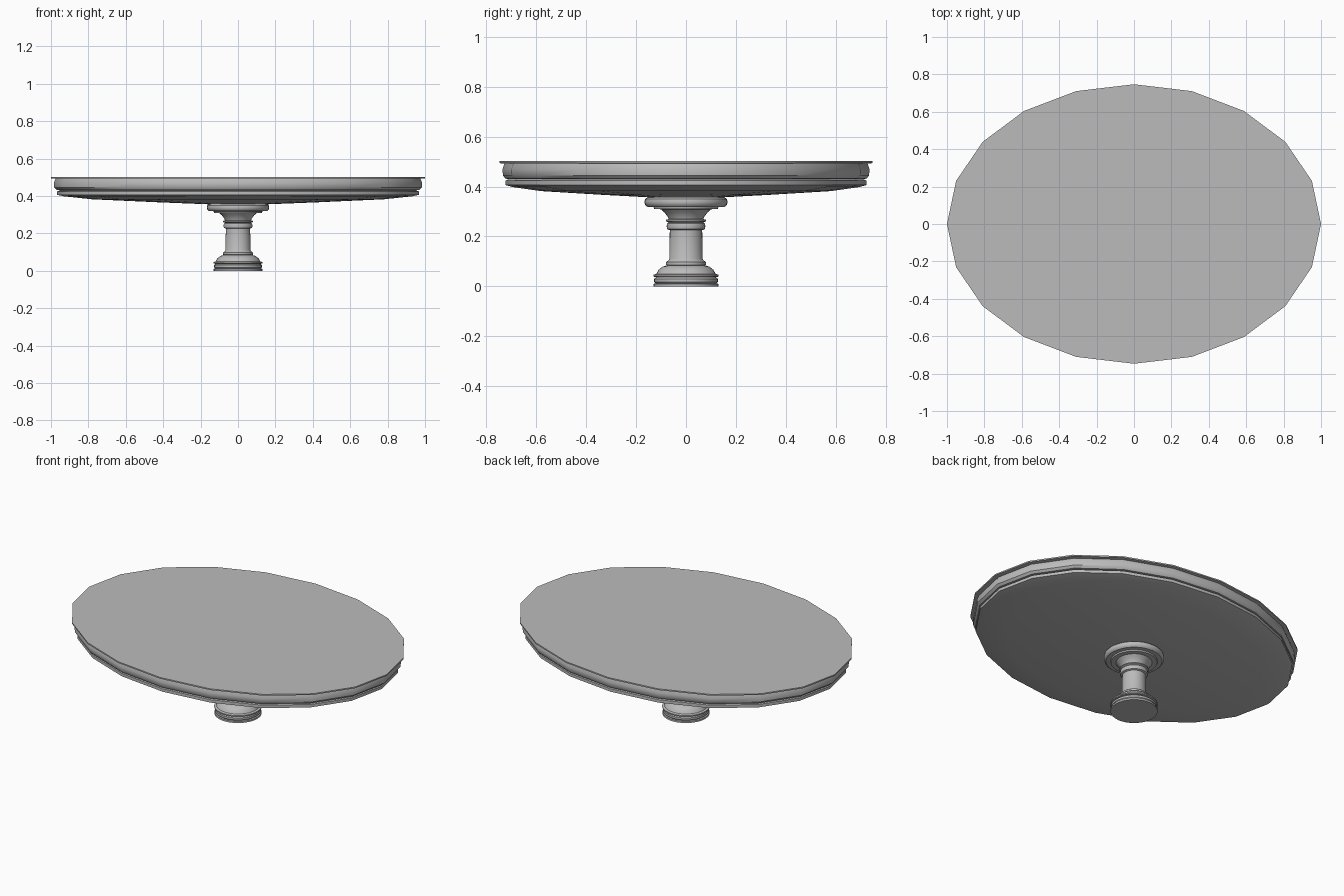
import bpy, bmesh
from math import cos, sin, pi, radians

if "Cube" in bpy.data.objects:
    bpy.data.objects.remove(bpy.data.objects["Cube"])

stone = bpy.data.materials.new("light grey stone")
stone.use_nodes = True
GREY = (0.5, 0.5, 0.5, 1)
stone.diffuse_color = GREY
stone.node_tree.nodes["Principled BSDF"].inputs["Base Color"].default_value = GREY


def turned(name, profile, sides, rx=1.0, ry=1.0):
    """Closed lathe of (radius, height) points, stretched to an ellipse."""
    bm = bmesh.new()
    rings = [[bm.verts.new((r * rx * cos(2 * pi * i / sides),
                            r * ry * sin(2 * pi * i / sides), z))
              for i in range(sides)] for r, z in profile]
    for low, high in zip(rings, rings[1:]):
        for i in range(sides):
            j = (i + 1) % sides
            bm.faces.new((low[i], low[j], high[j], high[i]))
    bm.faces.new(rings[0][::-1])
    bm.faces.new(rings[-1])
    mesh = bpy.data.meshes.new(name)
    bm.to_mesh(mesh)
    bm.free()
    mesh.materials.append(stone)
    obj = bpy.data.objects.new(name, mesh)
    bpy.context.collection.objects.link(obj)
    bpy.ops.object.select_all(action='DESELECT')
    obj.select_set(True)
    bpy.context.view_layer.objects.active = obj
    bpy.ops.object.shade_smooth_by_angle(angle=radians(35))
    return obj


# Oval top: shallow dished underside, lower bead, rounded edge, thin lip
turned("table_top", [
    (0.15, 0.355), (0.45, 0.367), (0.78, 0.382), (0.93, 0.398),
    (0.968, 0.406), (0.968, 0.424), (0.95, 0.43), (0.97, 0.432),
    (0.983, 0.445), (0.985, 0.47), (0.975, 0.492), (1.0, 0.494),
    (1.0, 0.502)], 20, 1.0, 0.747)

# Stepped round foot with a domed upper part
turned("pedestal_foot", [
    (0.13, 0.0), (0.13, 0.01), (0.122, 0.012), (0.128, 0.018),
    (0.128, 0.03), (0.12, 0.037), (0.131, 0.039), (0.131, 0.046),
    (0.119, 0.05), (0.11, 0.066), (0.094, 0.079), (0.074, 0.085)], 32)

# Column with a ring at each end
turned("column", [
    (0.074, 0.083), (0.08, 0.086), (0.08, 0.098), (0.07, 0.104),
    (0.067, 0.11), (0.065, 0.225), (0.075, 0.229), (0.078, 0.24),
    (0.075, 0.253), (0.069, 0.256), (0.08, 0.261), (0.08, 0.267),
    (0.069, 0.27)], 32)

# Flared neck and round collar under the top
turned("collar", [
    (0.069, 0.268), (0.074, 0.28), (0.086, 0.296), (0.1, 0.309),
    (0.128, 0.31), (0.13, 0.318), (0.155, 0.319), (0.164, 0.327),
    (0.167, 0.338), (0.164, 0.35), (0.15, 0.36)], 32)
